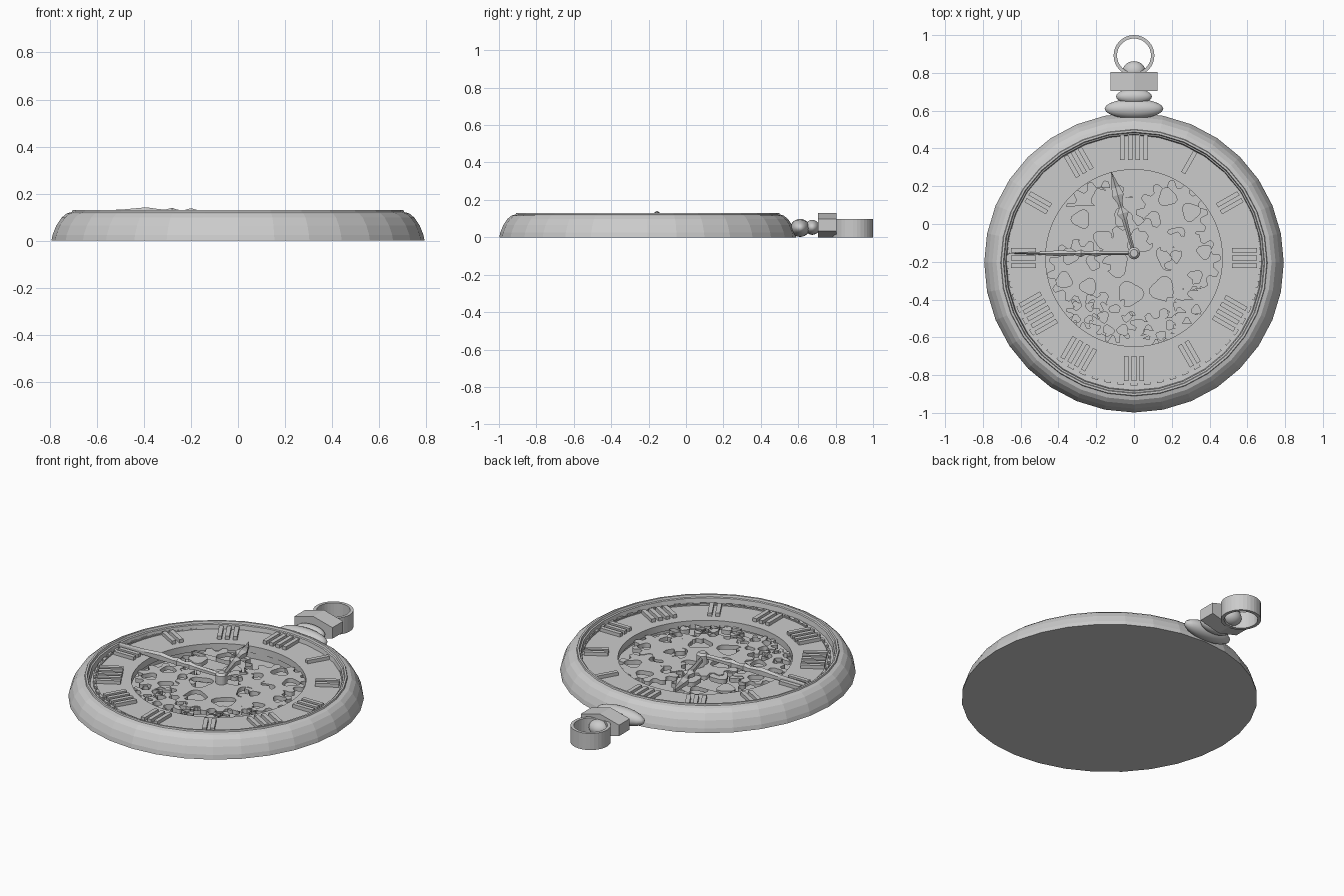
import bpy, bmesh, math
from mathutils import Matrix, Vector
from math import sin, cos, pi, tau

if "Cube" in bpy.data.objects:
    bpy.data.objects.remove(bpy.data.objects["Cube"])

CASE = (0, -0.205)
DIAL = (0, -0.18)
PIVOT = (0, -0.155)


def mesh_object(name, bm):
    bmesh.ops.recalc_face_normals(bm, faces=bm.faces)
    me = bpy.data.meshes.new(name)
    bm.to_mesh(me)
    bm.free()
    ob = bpy.data.objects.new(name, me)
    bpy.context.collection.objects.link(ob)
    return ob


def lathe(name, profile, centre, sides):
    bm = bmesh.new()
    vs = [bm.verts.new((r, 0, z)) for r, z in profile]
    es = [bm.edges.new(p) for p in zip(vs, vs[1:])]
    bmesh.ops.spin(bm, geom=vs + es, cent=(0, 0, 0), axis=(0, 0, 1),
                   angle=tau, steps=sides, use_merge=True)
    bmesh.ops.remove_doubles(bm, verts=bm.verts, dist=1e-5)
    ob = mesh_object(name, bm)
    ob.location = (*centre, 0)
    return ob


def circle(cx, cy, r, n, lobes=0, amp=0, turn=0):
    out = []
    for i in range(n):
        a = tau * i / n
        q = r * (1 + amp * cos(lobes * a))
        out.append((cx + q * cos(a + turn), cy + q * sin(a + turn)))
    return out


# flat plate from closed outlines; inner outlines become holes
def plate(name, loops, centre, z0, z1):
    cu = bpy.data.curves.new(name, 'CURVE')
    cu.dimensions = '2D'
    cu.fill_mode = 'BOTH'
    cu.extrude = (z1 - z0) / 2
    for pts in loops:
        sp = cu.splines.new('POLY')
        sp.points.add(len(pts) - 1)
        for p, (x, y) in zip(sp.points, pts):
            p.co = (x, y, 0, 1)
        sp.use_cyclic_u = True
    ob = bpy.data.objects.new(name, cu)
    ob.location = (*centre, (z0 + z1) / 2)
    bpy.context.collection.objects.link(ob)
    bpy.ops.object.select_all(action='DESELECT')
    ob.select_set(True)
    bpy.context.view_layer.objects.active = ob
    bpy.ops.object.convert(target='MESH')
    return bpy.context.view_layer.objects.active


def ball(name, loc, size):
    bm = bmesh.new()
    bmesh.ops.create_uvsphere(bm, u_segments=20, v_segments=12, radius=1)
    bmesh.ops.scale(bm, vec=size, verts=bm.verts)
    ob = mesh_object(name, bm)
    ob.location = loc
    for p in ob.data.polygons:
        p.use_smooth = True
    return ob


# case with rounded side, rim and hollow for the movement
lathe("case", [(0, 0), (.793, 0), (.788, .025), (.772, .065), (.75, .098),
               (.728, .116), (.706, .122), (.703, .13), (.692, .13), (.688, .118),
               (.68, .115), (.675, .086), (.5, .078), (.5, .015), (0, .015)], CASE, 32)

# dial ring and raised minute track
plate("dial", [circle(0, 0, .668, 64), circle(0, 0, .468, 64)], DIAL, .05, .09)
plate("track_ring", [circle(0, 0, .664, 64), circle(0, 0, .658, 64)], DIAL, .08, .097)
bm = bmesh.new()
for i in range(60):
    m = (Matrix.Rotation(tau * i / 60, 4, 'Z') @ Matrix.Translation((.668, 0, .092))
         @ Matrix.Diagonal((.012, .035, .014, 1)))
    bmesh.ops.create_cube(bm, size=1, matrix=m)
mesh_object("minute_marks", bm).location = (*DIAL, 0)

# hour markers as groups of raised plain bars
bm = bmesh.new()
for i, count in enumerate([4, 1, 2, 3, 4, 2, 3, 4, 5, 3, 2, 3]):
    spin = Matrix.Rotation(-tau * i / 12, 4, 'Z')
    for k in range(count):
        x = (k - (count - 1) / 2) * .042
        m = spin @ Matrix.Translation((x, .585, .097)) @ Matrix.Diagonal((.024, .13, .026, 1))
        bmesh.ops.create_cube(bm, size=1, matrix=m)
mesh_object("hour_markers", bm).location = (*DIAL, 0)


# gears with rounded teeth and rounded triangular windows
def gear(name, x, y, r, teeth, holes, z):
    n = teeth * 10
    rim = []
    for i in range(n):
        a = tau * i / n
        q = r - .018 + .018 * max(-1, min(1, 1.6 * sin(teeth * a)))
        rim.append((q * cos(a), q * sin(a)))
    loops = [rim]
    for k in range(holes):
        a = tau * k / holes + x * 9
        d = r * .55
        size = r * .55 * min(.44, sin(pi / holes) * .72)
        loops.append(circle(d * cos(a), d * sin(a), size, 18, 3, .15, a))
    plate(name, loops, (x, y), z - .025, z)


gears = [(.05, -.24, .27, 18, 5), (.2, .04, .19, 13, 4), (-.17, .03, .2, 14, 4),
         (-.29, -.25, .17, 12, 4), (.31, -.2, .15, 10, 3), (-.1, -.51, .12, 12, 5),
         (.13, -.53, .115, 12, 5), (-.27, -.47, .09, 9, 4), (.28, -.42, .11, 9, 4)]
for i, g in enumerate(gears):
    gear(f"gear_{i + 1}", *g, .068 - .0025 * (i % 4))


# hands lofted from (distance, half width, ridge height) stations
def hand(name, stations, turn, base):
    bm = bmesh.new()
    rows = []
    for d, w, z in stations:
        rows.append([bm.verts.new(p) for p in
                     ((d, -w, base), (d, -w, z - .012), (d, 0, z), (d, w, z - .012), (d, w, base))])
    for a, b in zip(rows, rows[1:]):
        for k in range(5):
            j = (k + 1) % 5
            bm.faces.new((a[k], a[j], b[j], b[k]))
    bm.faces.new(rows[0])
    bm.faces.new(rows[-1])
    ob = mesh_object(name, bm)
    ob.location = (*PIVOT, 0)
    ob.rotation_euler.z = turn


hand("minute_hand", [(-.03, .008, .125), (.17, .009, .13), (.2, .018, .138), (.23, .008, .13),
                     (.26, .01, .132), (.28, .02, .14), (.31, .01, .132), (.34, .012, .135),
                     (.39, .016, .142), (.5, .008, .132), (.67, .001, .128)], pi, .1)
hand("hour_hand", [(-.02, .009, .112), (.12, .011, .115), (.19, .014, .12), (.22, .032, .122),
                   (.25, .012, .118), (.28, .014, .12), (.32, .032, .124), (.36, .022, .12),
                   (.446, .001, .116)], math.atan2(.43, -.12), .085)
lathe("hand_hub", [(0, .015), (.032, .015), (.032, .118), (.02, .13), (0, .13)], PIVOT, 16)

# crown stem: two flattened collars, hexagonal nut and end knob
ball("stem_collar", (0, .61, .05), (.155, .052, .048))
ball("upper_collar", (0, .675, .053), (.095, .04, .04))
bm = bmesh.new()
bmesh.ops.create_cone(bm, cap_ends=True, segments=6, radius1=1, radius2=1, depth=.1)
# vertex points up
tall = Matrix.Rotation(pi / 2, 4, 'X')
bm.transform(tall)
if max(v.co.z for v in bm.verts) < .95:
    bm.transform(Matrix.Rotation(pi / 6, 4, 'Y'))
bm.transform(Matrix.Diagonal((.125 / cos(pi / 6), 1, .065, 1)))
mesh_object("crown_nut", bm).location = (0, .755, .065)
ball("end_knob", (0, .81, .052), (.06, .052, .045))

# hanging ring
lathe("bow_ring", [(.108, 0), (.108, .098), (.09, .098), (.09, 0), (.108, 0)], (0, .892), 32)
